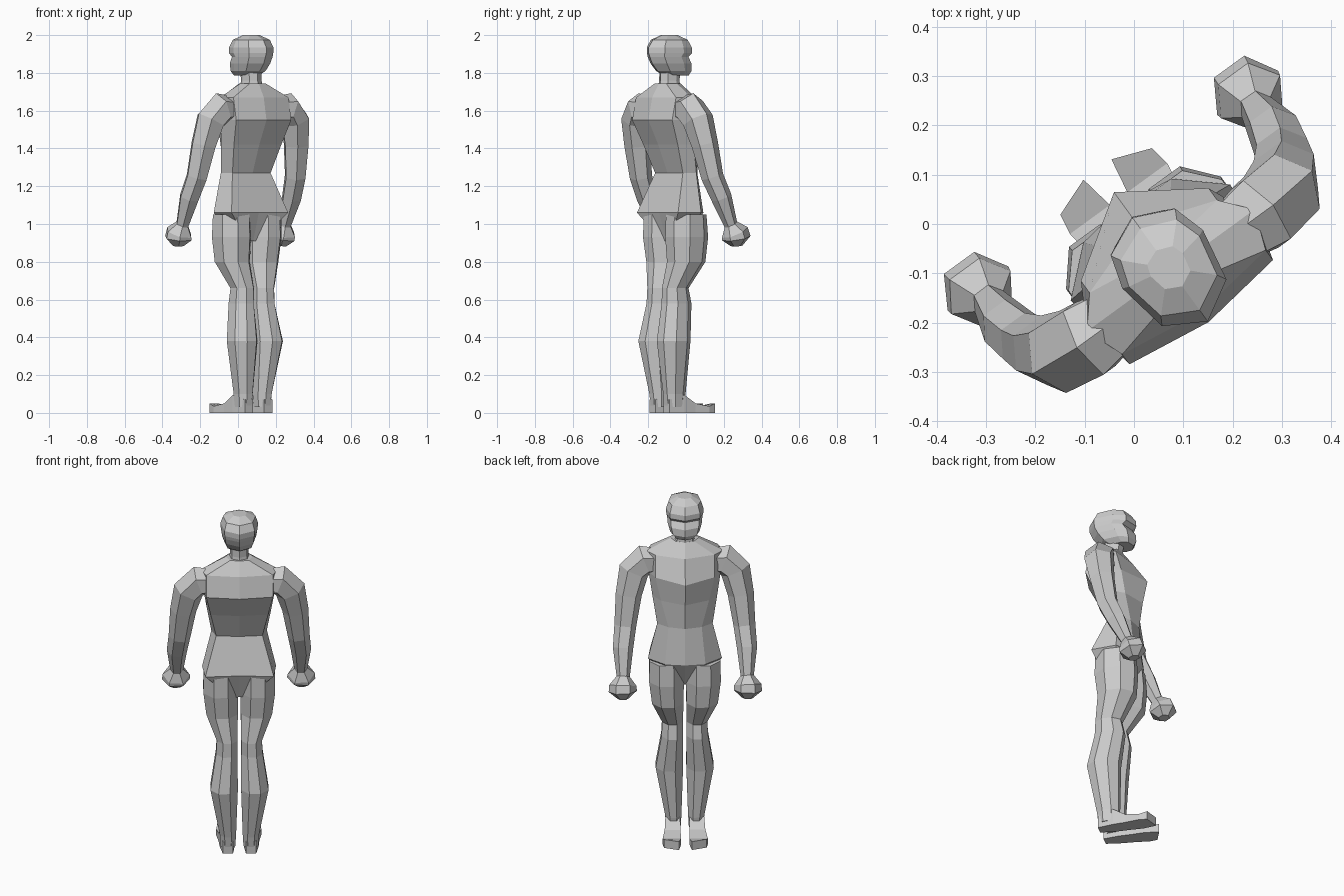
import bpy, math
from math import cos, sin, pi
from mathutils import Vector, Matrix

if "Cube" in bpy.data.objects:
    bpy.data.objects.remove(bpy.data.objects["Cube"])

# The figure is built facing local +y, then turned to its final heading
PLACE = Matrix.Translation((0.004, 0.003, 0)) @ Matrix.Rotation(math.radians(36), 4, 'Z')


def loft(name, rings, mirror=False):
    """Skin a list of equal-sized rings and cap both ends."""
    n = len(rings[0])
    verts = [tuple(p) for r in rings for p in r]
    faces = [(k * n + i, k * n + (i + 1) % n, (k + 1) * n + (i + 1) % n, (k + 1) * n + i)
             for k in range(len(rings) - 1) for i in range(n)]
    faces += [tuple(range(n))[::-1], tuple(range(len(verts) - n, len(verts)))]
    me = bpy.data.meshes.new(name)
    me.from_pydata(verts, [], faces)
    ob = bpy.data.objects.new(name, me)
    bpy.context.collection.objects.link(ob)
    ob.matrix_world = PLACE
    if mirror:
        ob.modifiers.new("mirror", 'MIRROR')
    return ob


def body_ring(z, front, f, s, b, back):
    """Symmetric 8-point section from its right half."""
    right = [b, s, f]
    pts = [(0, back)] + right + [(0, front)] + [(-x, y) for x, y in right[::-1]]
    return [(x, y, z) for x, y in pts]


def head_ring(z, hw, front, back):
    d = front - back
    return body_ring(z, front, (.8 * hw, front - .14 * d), (hw, front - .4 * d),
                     (.8 * hw, back + .18 * d), back)


def leg_ring(z, cx, cy, hw, hd):
    k = 1 / cos(pi / 8)
    return [(cx + hw * k * cos(a), cy + hd * k * sin(a), z)
            for a in (pi / 8 + i * pi / 4 for i in range(8))]


def tube_rings(path, n=6):
    """Rings set square to a path of (x, y, z, radius)."""
    pts = [Vector(p[:3]) for p in path]
    rings = []
    for i, p in enumerate(pts):
        t = (pts[min(i + 1, len(pts) - 1)] - pts[max(i - 1, 0)]).normalized()
        a = Vector((0, 1, 0))
        a = (a - t * a.dot(t)).normalized()
        c = t.cross(a)
        r = path[i][3] * 1.06
        rings.append([p + r * (a * cos(q) + c * sin(q))
                      for q in (2 * pi * (j + .5) / n for j in range(n))])
    return rings


# Torso from crotch to neck base
loft("torso", [
    body_ring(.91, -.03, (.03, -.035), (.05, -.075), (.04, -.13), -.13),
    body_ring(1.06, .045, (.11, .03), (.2, -.05), (.185, -.19), -.18),
    body_ring(1.27, .03, (.09, .005), (.15, -.045), (.125, -.115), -.125),
    body_ring(1.42, .05, (.13, -.015), (.175, -.08), (.155, -.17), -.185),
    body_ring(1.55, .076, (.16, -.03), (.195, -.11), (.18, -.225), -.25),
    body_ring(1.67, -.005, (.16, -.06), (.21, -.12), (.18, -.2), -.225),
    body_ring(1.745, -.06, (.05, -.075), (.075, -.12), (.05, -.17), -.18)])

# Neck
loft("neck", [head_ring(1.70, .06, -.055, -.18), head_ring(1.76, .05, -.06, -.17),
              head_ring(1.83, .05, -.05, -.17)])

# Head with brow, eye recess and jaw
loft("head", [head_ring(z, w, f, b) for z, w, f, b in (
    (1.785, .055, .0, -.14), (1.81, .08, .014, -.19), (1.85, .092, .012, -.225),
    (1.885, .096, -.012, -.24), (1.905, .1, .014, -.248), (1.935, .101, .012, -.248),
    (1.975, .088, -.015, -.22), (2.0, .04, -.07, -.16))])

# Legs
loft("leg", [leg_ring(*r) for r in (
    (.03, .062, -.125, .04, .052), (.10, .062, -.125, .044, .06),
    (.38, .083, -.145, .074, .088), (.58, .068, -.115, .058, .08),
    (.66, .066, -.122, .056, .07), (.80, .093, -.07, .085, .1),
    (.93, .1, -.072, .094, .112), (1.05, .1, -.075, .092, .105))], mirror=True)

# Feet, lofted from heel to toe: y, inner x, outer x, top z
feet = [(-.178, .035, .09, .07), (-.09, .025, .105, .095), (-.02, .025, .11, .05),
        (.06, .022, .122, .035), (.115, .035, .115, .05)]
loft("foot", [[(a, y + .018, 0), (a, y + .018, h), (b, y - .012, h), (b, y - .012, 0)]
              if y > .1 else [(a, y, 0), (a, y, h), (b, y, h), (b, y, 0)]
              for y, a, b, h in feet], mirror=True)

# Arms from shoulder to wrist
loft("arm", tube_rings([
    (.13, -.135, 1.605, .065), (.215, -.135, 1.61, .083), (.275, -.125, 1.55, .079),
    (.303, -.1, 1.42, .067), (.322, -.065, 1.25, .056), (.335, -.015, 1.14, .052),
    (.335, .045, 1.0, .034), (.335, .06, .96, .03)]), mirror=True)

# Fists
loft("hand", tube_rings([
    (.335, .045, 1.0, .032), (.338, .07, .955, .07), (.338, .08, .925, .072),
    (.335, .085, .885, .03)]), mirror=True)
